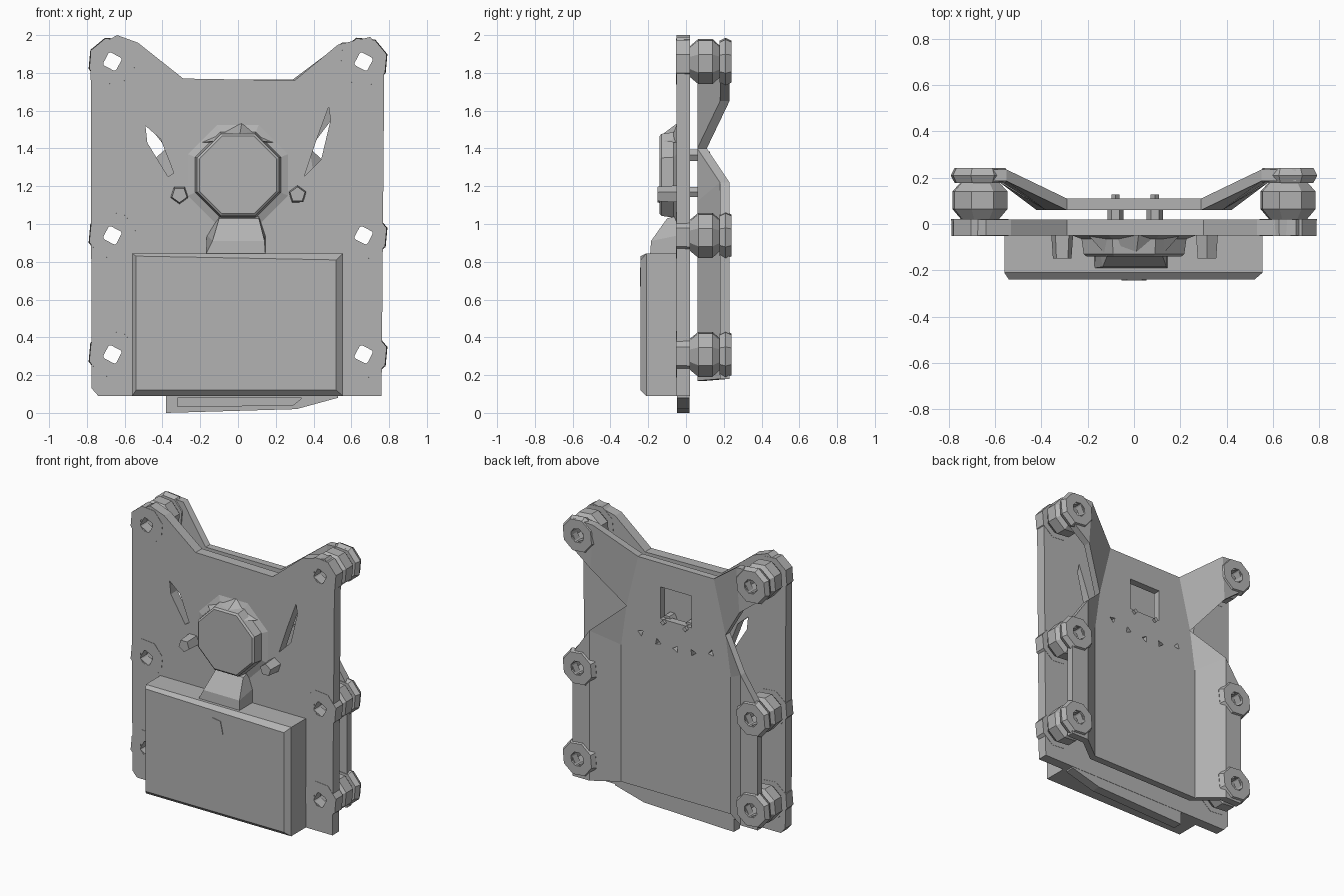
import bpy, bmesh
from math import cos, sin, tau

cube = bpy.data.objects.get("Cube")
if cube:
    bpy.data.objects.remove(cube, do_unlink=True)

grey = bpy.data.materials.new("mid grey")
grey.use_nodes = True
grey.diffuse_color = (0.45, 0.45, 0.45, 1)
grey.node_tree.nodes["Principled BSDF"].inputs["Base Color"].default_value = (0.45, 0.45, 0.45, 1)


def make(name, bm):
    bmesh.ops.recalc_face_normals(bm, faces=bm.faces)
    mesh = bpy.data.meshes.new(name)
    bm.to_mesh(mesh)
    bm.free()
    mesh.materials.append(grey)
    obj = bpy.data.objects.new(name, mesh)
    bpy.context.collection.objects.link(obj)
    return obj


def loft(name, rings, closed=False):
    """Join rings of (x, y, z) points; cap the ends or close into a loop."""
    bm = bmesh.new()
    rows = [[bm.verts.new(p) for p in ring] for ring in rings]
    n = len(rows[0])
    pairs = list(zip(rows, rows[1:]))
    if closed:
        pairs.append((rows[-1], rows[0]))
    else:
        bm.faces.new(rows[0])
        bm.faces.new(rows[-1])
    for a, b in pairs:
        for i in range(n):
            j = (i + 1) % n
            bm.faces.new((a[i], a[j], b[j], b[i]))
    return make(name, bm)


def prism(name, outline, y0, y1):
    return loft(name, [[(x, y, z) for x, z in outline] for y in (y0, y1)])


def polygon(cx, cz, r, n, turn=0.0):
    return [(cx + r * cos(tau * i / n + turn), cz + r * sin(tau * i / n + turn)) for i in range(n)]


def ring(cx, cz, r, y, n, turn=0.0):
    return [(x, y, z) for x, z in polygon(cx, cz, r, n, turn)]


def cut(obj, outline, y0, y1):
    cutter = prism("cutter", outline, y0, y1)
    cutter.hide_render = True
    mod = obj.modifiers.new("cut", "BOOLEAN")
    mod.operation, mod.solver, mod.object = "DIFFERENCE", "EXACT", cutter
    bpy.context.view_layer.objects.active = obj
    bpy.ops.object.modifier_apply(modifier=mod.name)
    bpy.data.objects.remove(cutter, do_unlink=True)


mounts = [(x, z) for x in (-0.665, 0.665) for z in (0.31, 0.94, 1.86)]

# Front plate with horned top corners
front_plate = prism("front_plate", [
    (-0.74, 0.09), (0.76, 0.09), (0.775, 1.9), (0.7, 1.99), (0.53, 1.95), (0.3, 1.76),
    (-0.29, 1.77), (-0.53, 1.96), (-0.64, 2.0), (-0.78, 1.92), (-0.775, 0.13)], -0.05, 0.02)
cut(front_plate, [(-0.49, 1.52), (-0.41, 1.45), (-0.34, 1.27), (-0.37, 1.25), (-0.48, 1.43)], -0.2, 0.05)
cut(front_plate, [(0.48, 1.62), (0.49, 1.55), (0.44, 1.34), (0.35, 1.25), (0.41, 1.43)], -0.2, 0.05)

# Bottom lip with a recessed slot
lip = prism("bottom_lip", [(-0.38, 0), (0.31, 0.02), (0.53, 0.08), (0.53, 0.1), (-0.38, 0.1)], -0.048, 0.018)
cut(lip, [(-0.32, 0.035), (0.29, 0.04), (0.34, 0.08), (-0.32, 0.08)], -0.1, 0.0)

# Folded back plate: flat centre, sloped sides and raised rims
half = {
    "A": (0.42, 0.11, 0.17), "B": (0.42, 0.11, 1.12), "W": (0.38, 0.11, 1.4), "U": (0.29, 0.11, 1.765),
    "C": (0.58, 0.23, 0.18), "D": (0.58, 0.23, 1.22), "E": (0.71, 0.23, 0.18), "F": (0.71, 0.23, 1.03),
    "G": (0.55, 0.235, 1.96), "H": (0.57, 0.23, 1.65), "I": (0.7, 0.235, 1.97), "J": (0.71, 0.23, 1.76)}
bm = bmesh.new()
left = {k: bm.verts.new(p) for k, p in half.items()}
right = {k: bm.verts.new((-x, y, z)) for k, (x, y, z) in half.items()}
bm.faces.new([left[k] for k in "ABWU"] + [right[k] for k in "UWBA"])
for side in (left, right):
    for face in ("ACDB", "CEFD", "BDW", "WHGU", "HJIG"):
        bm.faces.new([side[k] for k in face])
bmesh.ops.recalc_face_normals(bm, faces=bm.faces)
new = bmesh.ops.extrude_face_region(bm, geom=bm.faces[:], use_keep_orig=True)
verts = [g for g in new["geom"] if isinstance(g, bmesh.types.BMVert)]
bmesh.ops.translate(bm, verts=verts, vec=(0, -0.05, 0))
back_plate = make("back_plate", bm)

# Back window and small triangular vents
cut(back_plate, [(-0.12, 1.38), (0.12, 1.38), (0.12, 1.6), (-0.12, 1.6)], 0.0, 0.2)
for x in (-0.27, -0.13, 0.0, 0.14, 0.27):
    cut(back_plate, polygon(x, 1.2 + 0.6 * x * x, 0.025, 3, x * 9), 0.0, 0.2)

# Mounting points: holes, collars and rubber dampers on both plates
for i, (x, z) in enumerate(mounts):
    for plate in (front_plate, back_plate):
        cut(plate, polygon(x, z, 0.055, 4, 0.3), -0.3, 0.4)
    specs = {
        "front_collar": ((0.05, -0.052), (0.128, -0.052), (0.13, 0.022), (0.05, 0.022)),
        "damper": ((0.055, 0.02), (0.085, 0.02), (0.125, 0.065), (0.125, 0.14), (0.085, 0.182), (0.055, 0.182)),
        "back_collar": ((0.05, 0.178), (0.115, 0.178), (0.132, 0.21), (0.115, 0.242), (0.05, 0.242))}
    for part, profile in specs.items():
        loft(f"{part}_{i + 1}", [ring(x, z, r, y, 8, 0.3) for r, y in profile], closed=True)

# Box on the front with bevelled edges
box = prism("front_box", [(-0.56, 0.09), (0.555, 0.09), (0.555, 0.845), (-0.56, 0.845)], -0.04, -0.21)
loft("front_box_face", [
    [(-0.56, -0.21, 0.09), (0.555, -0.21, 0.09), (0.555, -0.21, 0.845), (-0.56, -0.21, 0.845)],
    [(-0.54, -0.24, 0.12), (0.52, -0.24, 0.12), (0.52, -0.24, 0.81), (-0.54, -0.24, 0.83)]])
prism("box_tab", [(-0.055, 0.68), (0.055, 0.67), (0.035, 0.76), (-0.03, 0.77)], -0.236, -0.244)

# Sloped connector above the box
loft("connector", [
    [(-0.17, -0.04, 0.84), (0.145, -0.04, 0.84), (0.145, -0.19, 0.84), (-0.17, -0.19, 0.84)],
    [(-0.165, -0.04, 0.94), (0.145, -0.04, 0.94), (0.14, -0.185, 0.91), (-0.135, -0.185, 0.91)],
    [(-0.1, -0.04, 1.045), (0.11, -0.04, 1.045), (0.11, -0.1, 1.03), (-0.1, -0.1, 1.03)]])

# Octagonal lens with a flared base and a sloping hood
loft("lens", [ring(0, 1.26, r, y, 8, tau / 16)
              for r, y in ((0.3, -0.045), (0.245, -0.065), (0.235, -0.13), (0.222, -0.14))])
loft("lens_hood", [
    [(-0.2, -0.045, 1.43), (0.2, -0.045, 1.43), (0.02, -0.045, 1.535)],
    [(-0.12, -0.135, 1.44), (0.12, -0.135, 1.44), (0.01, -0.125, 1.475)]])

# Small studs beside the lens
for side, x in (("right", -0.31), ("left", 0.315)):
    loft(f"{side}_stud", [ring(x, 1.155, r, y, 5, x) for r, y in ((0.05, -0.04), (0.042, -0.15))])

# Pegs joining the two plates
for side, x in (("right", -0.08), ("left", 0.09)):
    prism(f"{side}_peg", polygon(x, 1.365, 0.035, 6), 0.015, 0.08)
    prism(f"{side}_peg_tip", polygon(x, 1.365, 0.018, 4), 0.08, 0.128)
    prism(f"{side}_lower_peg", polygon(x, 1.17, 0.03, 6), 0.015, 0.08)
